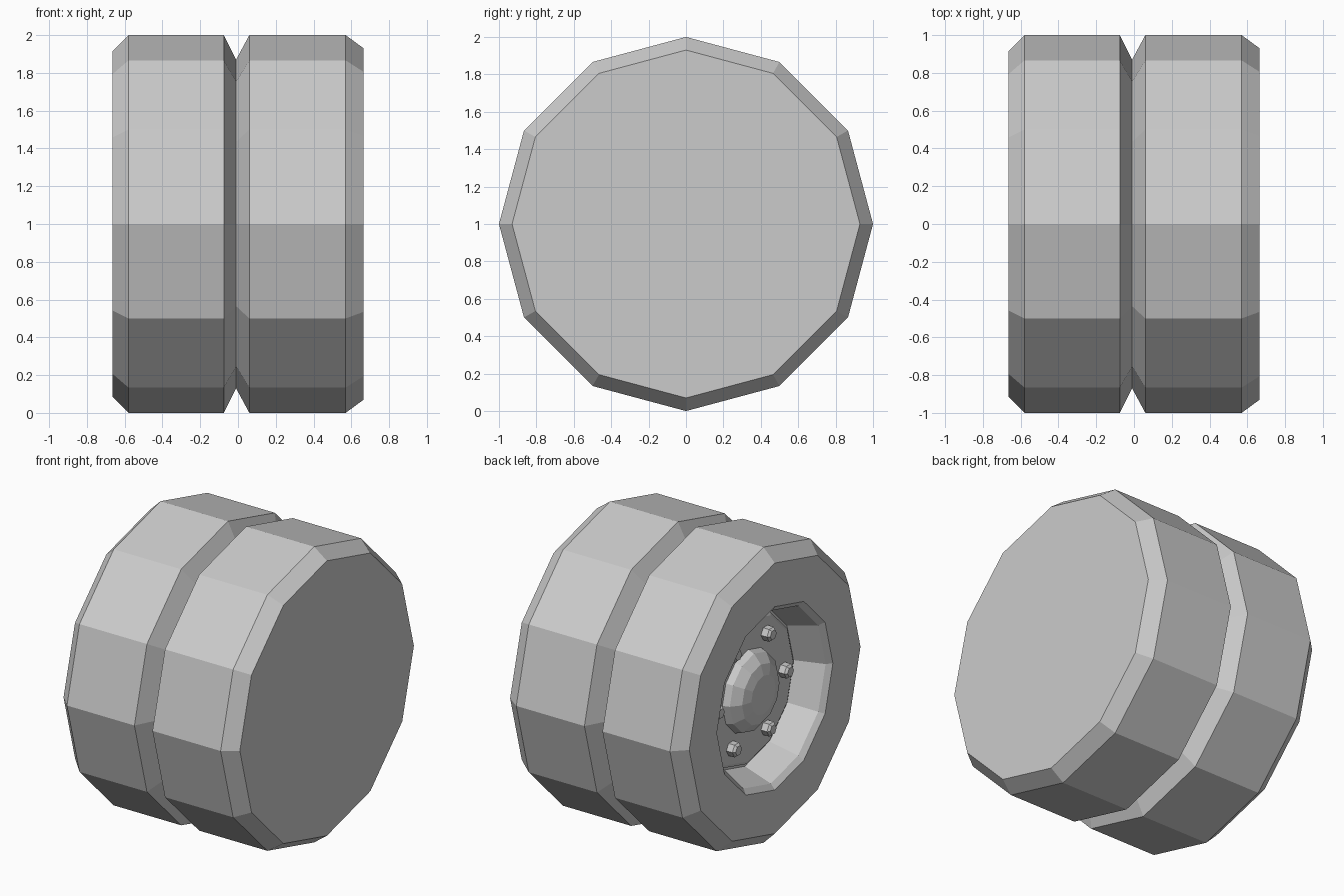
import bpy, bmesh, math
from mathutils import Vector

if "Cube" in bpy.data.objects:
    bpy.data.objects.remove(bpy.data.objects["Cube"])


def lathe(name, profile, sides, cy=0.0, cz=1.0):
    """Revolve (x, radius) points about an axis along x; both ends are capped."""
    bm = bmesh.new()
    rings = []
    for x, r in profile:
        rings.append([bm.verts.new((x, cy + r * math.cos(2 * math.pi * i / sides),
                                    cz + r * math.sin(2 * math.pi * i / sides)))
                      for i in range(sides)])
    for a, b in zip(rings, rings[1:]):
        for i in range(sides):
            j = (i + 1) % sides
            bm.faces.new((a[i], a[j], b[j], b[i]))
    bm.faces.new(rings[0])
    bm.faces.new(rings[-1])
    bmesh.ops.recalc_face_normals(bm, faces=bm.faces)
    mesh = bpy.data.meshes.new(name)
    bm.to_mesh(mesh)
    bm.free()
    obj = bpy.data.objects.new(name, mesh)
    bpy.context.collection.objects.link(obj)
    return obj


# Twin tyres with a V groove between, closed on +x, dished rim on -x
lathe("twin_tyre", [
    (-0.44, 0.52), (-0.635, 0.585), (-0.665, 0.62),
    (-0.665, 0.915), (-0.58, 1.0), (-0.075, 1.0), (-0.01, 0.87),
    (0.06, 1.0), (0.57, 1.0), (0.665, 0.93)], 12)

# Rim plate at the bottom of the dish
lathe("rim_plate", [(-0.43, 0.50), (-0.455, 0.50), (-0.465, 0.48)], 12)

# Domed hub cap
lathe("hub_cap", [(-0.45, 0.28), (-0.51, 0.26), (-0.56, 0.20), (-0.58, 0.13)], 12)

# Ring of six wheel nuts
for k in range(6):
    a = k * math.pi / 3
    lathe(f"wheel_nut_{k + 1}", [(-0.45, 0.048), (-0.51, 0.048), (-0.525, 0.034)], 6,
          0.37 * math.cos(a), 1 + 0.37 * math.sin(a))
